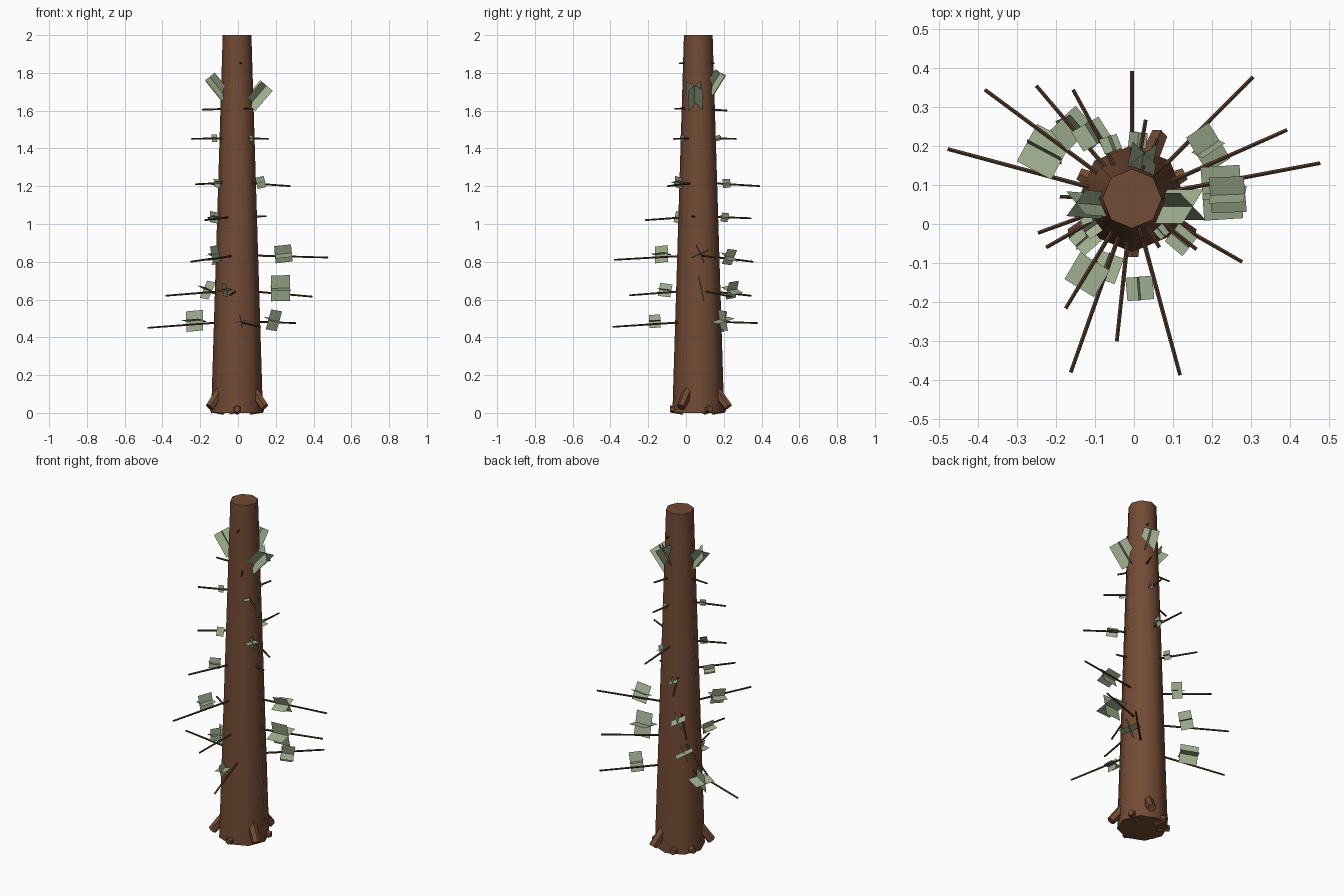
import bpy, bmesh, math, random
from mathutils import Vector, Matrix

if "Cube" in bpy.data.objects:
    bpy.data.objects.remove(bpy.data.objects["Cube"])

random.seed(4)
CX, CY = -0.005, 0.065


def material(name, color):
    m = bpy.data.materials.new(name)
    m.diffuse_color = (*color, 1)
    m.use_nodes = True
    m.node_tree.nodes["Principled BSDF"].inputs["Base Color"].default_value = m.diffuse_color
    return m


BARK = material("bark", (0.17, 0.07, 0.035))
TWIG = material("twig", (0.09, 0.045, 0.025))
LEAF = material("leaf", (0.35, 0.43, 0.28))


def finish(bm, name, mat):
    me = bpy.data.meshes.new(name)
    bm.to_mesh(me)
    bm.free()
    me.materials.append(mat)
    ob = bpy.data.objects.new(name, me)
    bpy.context.collection.objects.link(ob)
    return ob


def rod(name, a, b, r1, r2, sides, mat):
    a, b = Vector(a), Vector(b)
    d = b - a
    bm = bmesh.new()
    rot = d.to_track_quat('Z', 'Y').to_matrix().to_4x4()
    bmesh.ops.create_cone(bm, cap_ends=True, segments=sides, radius1=r1, radius2=r2,
                          depth=d.length, matrix=Matrix.Translation((a + b) / 2) @ rot)
    return finish(bm, name, mat)


def leaf_cluster(pos, axis, length, width, roll):
    # two cards crossing at right angles along a shared axis
    rot = Vector(axis).to_track_quat('X', 'Z').to_matrix().to_4x4()
    bm = bmesh.new()
    for k in range(2):
        m = (Matrix.Translation(pos) @ rot @ Matrix.Rotation(roll + k * math.pi / 2, 4, 'X'))
        bm.faces.new([bm.verts.new(m @ Vector((x * length / 2, y * width / 2, 0)))
                      for x, y in ((-1, -1), (1, -1), (1, 1), (-1, 1))])
    return finish(bm, "leaf_cluster", LEAF)


# trunk
trunk = rod("trunk", (CX, CY, 0), (CX, CY, 2), 0.137, 0.076, 8, BARK)
bpy.context.view_layer.objects.active = trunk
trunk.select_set(True)
bpy.ops.object.shade_smooth_by_angle(angle=math.radians(60))

# roots: three thick ones, then low stubs between them
for deg in (67, 212, 328):
    c, s = math.cos(math.radians(deg)), math.sin(math.radians(deg))
    rod("root", (CX + .1 * c, CY + .1 * s, .12), (CX + .172 * c, CY + .172 * s, .03),
        .028, .024, 6, BARK)
for deg in (25, 110, 155, 270):
    c, s = math.cos(math.radians(deg)), math.sin(math.radians(deg))
    rod("root_stub", (CX + .08 * c, CY + .08 * s, .02), (CX + .15 * c, CY + .15 * s, .02),
        .03, .018, 6, BARK)

# branches by whorl: root height, then tip x, y, z
whorls = [
    (.485, [(-.477, .192, .45), (.305, .377, .475), (.118, -.387, .455)]),
    (.65, [(-.382, .344, .62), (.392, .241, .615), (-.044, -.30, .622)]),
    (.835, [(-.25, .354, .80), (.477, .156, .822), (-.162, -.38, .81)]),
    (1.04, [(-.156, .344, 1.03), (-.175, -.216, 1.02), (.15, .03, 1.04)]),
    (1.22, [(-.225, -.06, 1.21), (.277, -.097, 1.20), (-.005, .392, 1.20)]),
    (1.455, [(-.246, -.023, 1.45), (.16, -.065, 1.45), (.03, .267, 1.45)]),
    (1.61, [(-.19, .07, 1.605), (.065, -.06, 1.61), (.06, .217, 1.60)]),
    (1.855, [(.02, -.035, 1.85), (.025, .15, 1.85)]),
]
for z, tips in whorls:
    for t in tips:
        out = (Vector(t) - Vector((CX, CY, z))).normalized()
        rod("branch", Vector((CX, CY, z)) + out * .06, t, .006, .005, 5, TWIG)

# leaf clusters on the branches: x, y, z, length, width
leaves = [
    (-.23, .185, .487, .10, .11), (.015, -.165, .485, .06, .07), (.19, .195, .49, .07, .11),
    (-.16, .245, .65, .07, .10), (-.07, -.11, .65, .07, .07), (.225, .08, .66, .10, .14),
    (-.12, -.13, .84, .08, .09), (-.11, .23, .825, .06, .09), (.24, .075, .842, .09, .10),
    (-.125, -.04, 1.035, .06, .06), (-.06, .205, 1.035, .04, .05),
    (-.11, -.01, 1.215, .04, .05), (.12, -.04, 1.22, .06, .06), (.01, .215, 1.215, .04, .05),
    (-.125, .02, 1.455, .03, .04), (.07, -.02, 1.455, .03, .03), (.02, .17, 1.455, .03, .03),
]
for x, y, z, l, w in leaves:
    d = Vector((x - CX, y - CY, random.uniform(-.04, .04)))
    leaf_cluster((x, y, z), d, l, w, random.uniform(.1, .5))

# crown leaves leaning against the trunk
for pos, axis, l, w in [((-.105, .05, 1.725), (-.6, .05, .75), .14, .09),
                        ((.105, .045, 1.68), (.65, 0, .75), .14, .11),
                        ((.02, .15, 1.75), (.1, .5, .8), .12, .09)]:
    leaf_cluster(pos, axis, l, w, .9)
